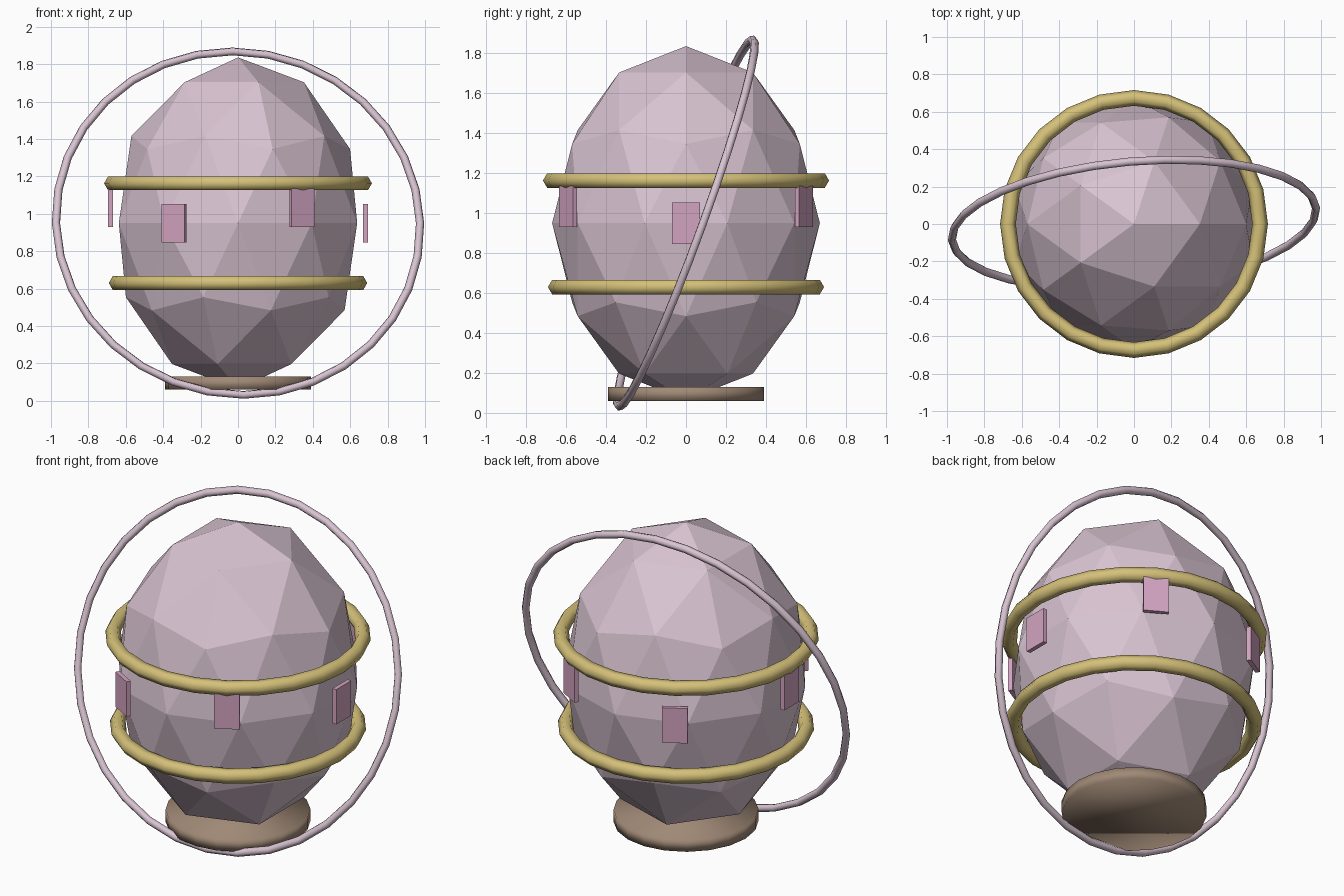
import bpy
from math import cos, sin, radians

cube = bpy.data.objects.get("Cube")
if cube:
    bpy.data.objects.remove(cube, do_unlink=True)


def material(name, rgb):
    mat = bpy.data.materials.new(name)
    mat.use_nodes = True
    colour = (*rgb, 1)
    mat.diffuse_color = colour
    mat.node_tree.nodes["Principled BSDF"].inputs["Base Color"].default_value = colour
    return mat


lilac = material("pale lilac", (0.69, 0.55, 0.64))
gold = material("soft gold", (0.66, 0.53, 0.19))
pink = material("dusty pink", (0.65, 0.37, 0.53))
brown = material("warm brown", (0.35, 0.25, 0.18))


def finish(name, mat, smooth=False):
    obj = bpy.context.object
    obj.name = name
    obj.data.materials.append(mat)
    if smooth:
        bpy.ops.object.shade_smooth()
    return obj


def ring(name, mat, z, radius, tube, segments, rotation=(0, 0, 0)):
    bpy.ops.mesh.primitive_torus_add(
        location=(0, 0, z), rotation=rotation, major_radius=radius,
        minor_radius=tube, major_segments=segments, minor_segments=6)
    return finish(name, mat, smooth=True)


CENTRE = 0.95

# Faceted egg body
bpy.ops.mesh.primitive_ico_sphere_add(subdivisions=2, radius=1, location=(0, 0, CENTRE))
body = finish("egg_body", lilac)
body.scale = (0.67, 0.67, 0.886)

# Round foot under the body
bpy.ops.mesh.primitive_cylinder_add(vertices=20, radius=0.39, depth=0.07,
                                    location=(0, 0, 0.095))
finish("foot", brown, smooth=True)

# Two level bands and the tilted outer hoop
ring("upper_band", gold, 1.163, 0.674, 0.042, 24)
ring("lower_band", gold, 0.63, 0.649, 0.042, 24)
ring("outer_hoop", lilac, CENTRE, 0.977, 0.022, 32, (radians(70), 0, radians(5)))

# Six upright plates around the waist, alternating in height
for i in range(6):
    a = radians(60 * i)
    z = CENTRE + 0.083 * (i % 2)
    bpy.ops.mesh.primitive_cube_add(
        size=1, location=(0.682 * cos(a), 0.682 * sin(a), z), rotation=(0, 0, a))
    plate = finish(f"waist_plate_{i + 1}", pink)
    plate.scale = (0.025, 0.14, 0.207)
